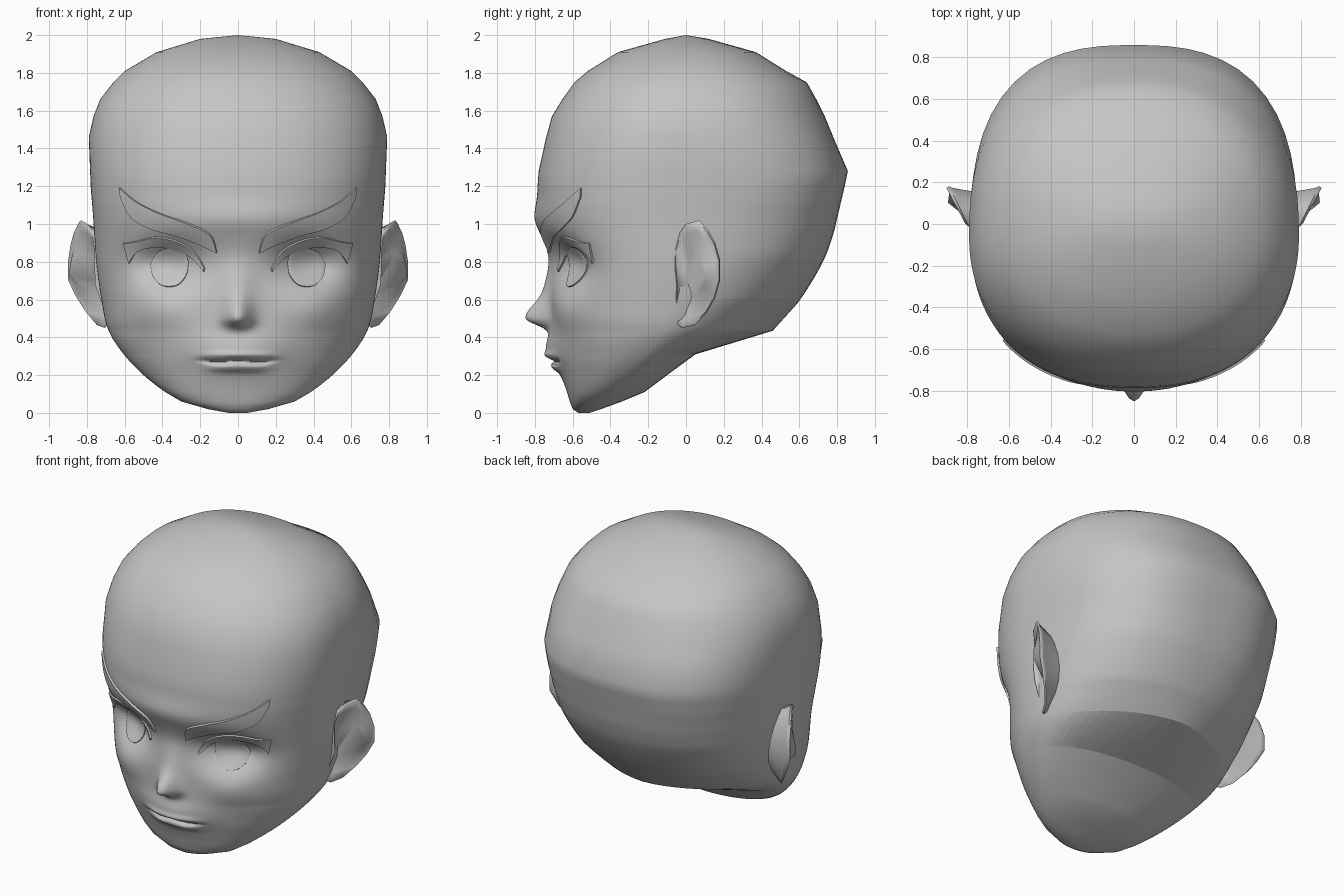
import bpy, math

if "Cube" in bpy.data.objects:
    bpy.data.objects.remove(bpy.data.objects["Cube"])

grey = bpy.data.materials.new("plain grey")
grey.diffuse_color = (0.56, 0.56, 0.56, 1)
grey.use_nodes = True
grey.node_tree.nodes["Principled BSDF"].inputs["Base Color"].default_value = grey.diffuse_color

# horizontal sections: z, half width, front y, widest y, back y
SECTIONS = [
    (0.00, .05, -.57, -.54, -.51), (0.02, .16, -.60, -.52, -.45), (0.06, .30, -.615, -.47, -.34),
    (0.11, .385, -.63, -.42, -.22), (0.20, .50, -.66, -.31, -.10), (0.31, .605, -.69, -.20, .05),
    (0.435, .685, -.71, -.09, .46), (0.58, .72, -.715, -.07, .59), (0.79, .75, -.72, -.06, .72),
    (0.93, .76, -.75, -.06, .775), (1.05, .768, -.775, -.06, .805), (1.20, .78, -.785, -.05, .84),
    (1.28, .783, -.78, -.05, .857), (1.46, .79, -.74, -.05, .78), (1.57, .765, -.71, -.04, .735),
    (1.66, .73, -.655, -.03, .69), (1.75, .66, -.59, -.02, .64), (1.81, .60, -.52, 0, .53),
    (1.91, .43, -.36, 0, .37), (1.98, .20, -.11, 0, .12)]
# squareness of each half by height: z, front, back
SQUARE = [(0, 2.1, 2.1), (.2, 2.1, 2.1), (.31, 2.1, 2.1), (.435, 2.13, 1.7), (.6, 2.17, 2.1),
          (.85, 2.25, 2.45), (1.1, 2.35, 2.65), (1.28, 2.33, 2.65), (1.6, 2.15, 2.3), (2, 2.1, 2.2)]
N_FRONT, N_BACK = 100, 30


def spline(p, f):
    a, b, c, d = p
    return .5 * (2 * b + (c - a) * f + (2 * a - 5 * b + 4 * c - d) * f * f
                 + (3 * b - a - 3 * c + d) * f ** 3)


def section(z):
    """Half width, front, middle and back at a height; smooth through the face."""
    z = min(max(z, 0), 1.98)
    for i in range(len(SECTIONS) - 1):
        a, b = SECTIONS[i], SECTIONS[i + 1]
        if z <= b[0]:
            break
    h = b[0] - a[0]
    t = (z - a[0]) / h
    lin = [p + (q - p) * t for p, q in zip(a[1:], b[1:])]
    if not .06 < z < 1.28:
        return lin
    pre, post = SECTIONS[i - 1], SECTIONS[i + 2]
    out = []
    for k in range(1, 5):
        m0 = (b[k] - pre[k]) / (b[0] - pre[0]) * h
        m1 = (post[k] - a[k]) / (post[0] - a[0]) * h
        out.append((2 * t**3 - 3 * t**2 + 1) * a[k] + (t**3 - 2 * t**2 + t) * m0
                   + (3 * t**2 - 2 * t**3) * b[k] + (t**3 - t**2) * m1)
    if z < .58 or z > 1.2:  # keep the nape and crown corners crisp
        out[2:] = lin[2:]
    return out


def exponents(z):
    for a, b in zip(SQUARE, SQUARE[1:]):
        if z <= b[0]:
            t = (z - a[0]) / (b[0] - a[0])
            return a[1] + (b[1] - a[1]) * t, a[2] + (b[2] - a[2]) * t


def bump(x, z, cx, cz, sx, sz, p=2):
    return math.exp(-abs((x - cx) / sx) ** p - ((z - cz) / sz) ** 2)


def relief(x, z):
    """Face modelling added to y: nose, brow, sockets, cheeks, lips."""
    x = abs(x)
    d = .115 * bump(x, z, .37, .79, .18, .12)
    d -= .13 * bump(x, z, 0, .50, .07, .10 if z > .5 else .045)
    d -= .03 * bump(x, z, 0, .66, .08, .12)
    d -= .03 * bump(x, z, 0, 1.02, .35, .10)
    d -= .03 * bump(x, z, .42, .55, .17, .11)
    d -= .045 * bump(x, z, 0, .33, .22, .09)
    d -= .018 * bump(x, z, 0, .305, .19, .022, 4)
    d -= .022 * bump(x, z, 0, .24, .15, .024, 4)
    # mouth line with a soft double curve
    d += .022 * bump(x, z, 0, .272 + .006 * math.cos(x * 30), .19, .010, 6)
    return d


def face_y(x, z):
    w, yf, ym, yb = section(z)
    n = exponents(z)[0]
    return ym + (yf - ym) * max(0, 1 - abs(x / w) ** n) ** (1 / n) + relief(x, z)


def make(name, verts, faces, angle=40, thickness=0):
    me = bpy.data.meshes.new(name)
    me.from_pydata(verts, [], faces)
    me.update()
    me.materials.append(grey)
    ob = bpy.data.objects.new(name, me)
    bpy.context.collection.objects.link(ob)
    bpy.ops.object.select_all(action='DESELECT')
    ob.select_set(True)
    bpy.context.view_layer.objects.active = ob
    if thickness:
        mod = ob.modifiers.new("thickness", 'SOLIDIFY')
        mod.thickness = thickness
        mod.offset = -1
        bpy.ops.object.modifier_apply(modifier=mod.name)
    bpy.ops.object.mode_set(mode='EDIT')
    bpy.ops.mesh.select_all(action='SELECT')
    bpy.ops.mesh.normals_make_consistent(inside=False)
    bpy.ops.object.mode_set(mode='OBJECT')
    bpy.ops.object.shade_smooth_by_angle(angle=math.radians(angle))
    return ob


def loft(rings):
    """Quads between consecutive closed rings of equal count."""
    n = len(rings[0])
    faces = [(r * n + i, r * n + (i + 1) % n, (r + 1) * n + (i + 1) % n, (r + 1) * n + i)
             for r in range(len(rings) - 1) for i in range(n)]
    return [p for ring in rings for p in ring], faces


# head: stacked sections, densest around the mouth
levels = {s[0] for s in SECTIONS}
for z in [.015 * i for i in range(9, 80)] + [.2 + .0075 * i for i in range(22)]:
    if all(abs(z - s) > .004 for s in levels):
        levels.add(z)
angles = [math.pi + math.pi * i / N_FRONT for i in range(N_FRONT)]
angles += [math.pi * i / N_BACK for i in range(N_BACK)]
rings = []
for z in sorted(levels):
    w, yf, ym, yb = section(z)
    nf, nb = exponents(z)
    ring = []
    for a in angles:
        c, s = math.cos(a), math.sin(a)
        n = nf if s < 0 else nb
        r = (abs(c) ** n + abs(s) ** n) ** (-1 / n)
        x = w * r * c
        y = ym + r * s * ((ym - yf) if s < 0 else (yb - ym))
        if s < 0:
            y += relief(x, z)
        ring.append((x, y, z))
    rings.append(ring)
verts, faces = loft(rings)
n = len(angles)
verts += [(0, 0, 2.0)]
top = len(verts) - n - 1
faces += [(top + i, top + (i + 1) % n, len(verts) - 1) for i in range(n)]
faces.append(tuple(reversed(range(n))))
head = make("head", verts, faces, 75)
# flat cut under the neck
for p in head.data.polygons:
    if .31 < p.center.z < .435 and p.normal.z < -.75 and p.center.y > -.02:
        p.use_smooth = False


def sample(pts, t):
    """Smooth curve through x, z points."""
    f = t * (len(pts) - 1)
    i = min(int(f), len(pts) - 2)
    p = [pts[max(i - 1, 0)], pts[i], pts[i + 1], pts[min(i + 2, len(pts) - 1)]]
    return [spline(q, f - i) for q in zip(*p)]


def face_plate(name, upper, lower, lift, dome=0, cols=20, rows=3):
    """Plate between two curves, laid on both sides of the face."""
    for side, label in ((1, "left_"), (-1, "right_")):
        verts, faces = [], []
        for k in range(rows + 1):
            for i in range(cols + 1):
                a, b = sample(upper, i / cols), sample(lower, i / cols)
                v = k / rows
                x, z = a[0] + (b[0] - a[0]) * v, a[1] + (b[1] - a[1]) * v
                h = dome * 4 * v * (1 - v) * math.sin(math.pi * i / cols)
                verts.append((side * x, face_y(x, z) - lift - h, z))
        c = cols + 1
        for k in range(rows):
            for i in range(cols):
                q = (k * c + i, k * c + c + i, k * c + c + i + 1, k * c + i + 1)
                faces.append(q if side > 0 else q[::-1])
        make(label + name, verts, faces, 40, lift + .008)


# eyebrows, upper lashes, eyes
face_plate("eyebrow",
           [(.115, .85), (.15, .94), (.27, 1.00), (.42, 1.055), (.54, 1.115), (.63, 1.19)],
           [(.115, .845), (.21, .89), (.33, .935), (.46, .97), (.57, 1.035), (.625, 1.14)], .016)
face_plate("eyelash",
           [(.18, .765), (.235, .85), (.33, .905), (.44, .925), (.54, .905), (.61, .895)],
           [(.185, .75), (.25, .82), (.34, .86), (.44, .875), (.535, .85), (.58, .79)], .014)
face_plate("eye",
           [(.262, .80), (.285, .856), (.33, .872), (.38, .868), (.43, .845), (.464, .79)],
           [(.262, .795), (.275, .73), (.325, .677), (.40, .675), (.45, .72), (.464, .785)],
           .009, .014, rows=6)

# ears: flap rising out of the head at its front edge, shallow bowl
OUTLINE = [(-.06, .87), (-.035, .95), (.0, 1.0), (.07, 1.02), (.12, .965), (.155, .90), (.18, .81),
           (.18, .70), (.155, .61), (.11, .53), (.05, .465), (-.02, .45), (-.06, .48),
           (-.055, .58), (-.05, .68), (-.06, .78)]


def ear_ring(scale, dx, root=False):
    ring = []
    for y, z in OUTLINE:
        x = .70 + .08 * min(1, (z - .45) / .25) + .5 * (y + .05) + dx
        if y < -.03:
            x -= .02
        y2, z2 = .05 + (y - .05) * scale, .73 + (z - .73) * scale
        ring.append((.69 if root else x, y2 - (.01 if root else 0), z2))
    return ring


for side, label in ((1, "left_ear"), (-1, "right_ear")):
    verts, faces = loft([ear_ring(.78, 0, True), ear_ring(.94, -.03), ear_ring(1, -.008),
                         ear_ring(.95, .004), ear_ring(.8, -.01), ear_ring(.4, -.004)])
    m = len(OUTLINE)
    faces.append(tuple(range(len(verts) - m, len(verts))))
    make(label, [(side * x, y, z) for x, y, z in verts], faces, 60)
